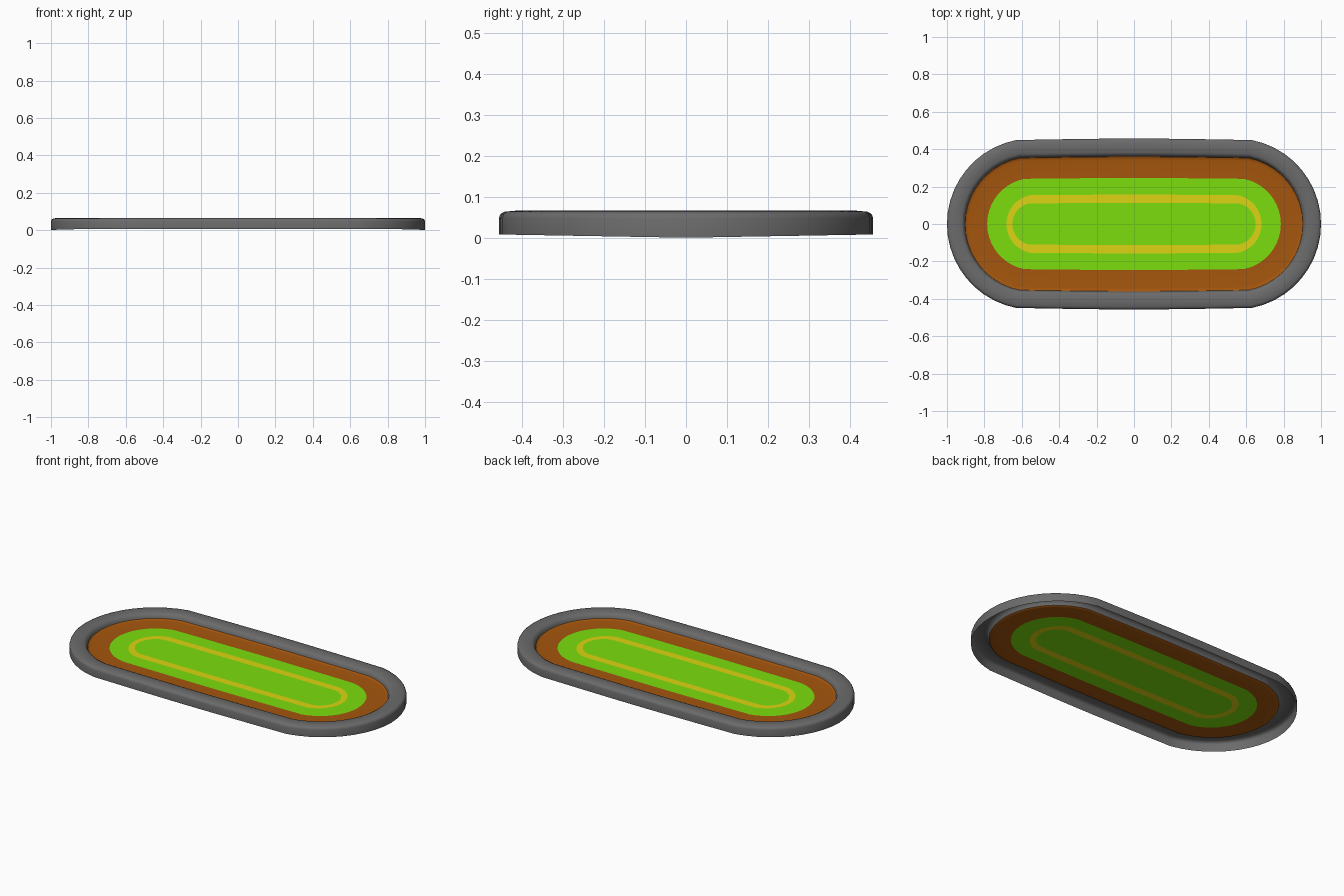
import bpy
from math import sin, cos, radians

if "Cube" in bpy.data.objects:
    bpy.data.objects.remove(bpy.data.objects["Cube"])

ARC = 20          # segments per rounded end
FLOOR = 0.032     # height of the coloured floor


def outline(end_x, half_y):
    """Rounded-end loop with very slightly bowed long sides."""
    c = end_x - half_y
    lim = radians(79)
    pts = []
    for s in (1, -1):
        for i in range(ARC + 1):
            a = -lim + 2 * lim * i / ARC
            pts.append((s * (c + half_y * cos(a)), s * half_y * sin(a)))
        for x, k in ((0.4, 0.991), (0.1, 1.0), (-0.1, 1.0), (-0.4, 0.991)):
            pts.append((s * x, s * half_y * k))
    return pts


def make(name, verts, faces, color):
    me = bpy.data.meshes.new(name)
    me.from_pydata(verts, [], faces)
    ob = bpy.data.objects.new(name, me)
    bpy.context.collection.objects.link(ob)
    mat = bpy.data.materials.get(color[0]) or bpy.data.materials.new(color[0])
    mat.diffuse_color = color[1]
    mat.use_nodes = True
    mat.node_tree.nodes["Principled BSDF"].inputs["Base Color"].default_value = mat.diffuse_color
    me.materials.append(mat)
    return ob


def bridge(loops):
    """Vertices and quads joining a sequence of equal loops."""
    n = len(loops[0])
    verts = [p for lp in loops for p in lp]
    faces = [(k * n + i, k * n + (i + 1) % n, (k + 1) * n + (i + 1) % n, (k + 1) * n + i)
             for k in range(len(loops) - 1) for i in range(n)]
    return verts, faces


def flat(end_x, half_y, z=FLOOR):
    return [(x, y, z) for x, y in outline(end_x, half_y)]


def smooth(ob):
    bpy.ops.object.select_all(action='DESELECT')
    bpy.context.view_layer.objects.active = ob
    ob.select_set(True)
    bpy.ops.object.shade_smooth_by_angle(angle=radians(60))


dark = ("dark_grey", (0.147, 0.147, 0.147, 1))
brown = ("brown", (0.376, 0.093, 0.004, 1))
green = ("green", (0.20, 0.73, 0.004, 1))
yellow = ("yellow", (0.72, 0.66, 0.006, 1))

# Rim: hollow shell, open below, profile given as (inset, height)
profile = [(0, 0), (0, 0.048), (0.004, 0.058), (0.014, 0.0635), (0.042, 0.066),
           (0.076, 0.064), (0.088, 0.058), (0.094, 0.046), (0.097, 0.037)]
loops = []
for d, z in profile:
    # the lower edge lifts a little along the long sides
    loops.append([(x, y, z if z else 0.008 * abs(y) / 0.457)
                  for x, y in outline(1 - d, 0.457 - d)])
smooth(make("rim", *bridge(loops), dark))

# Coloured floor bands, from the rim inward; the brown edge curves up to the rim
edge = [flat(0.903, 0.360, 0.037), flat(0.898, 0.355, 0.0335), flat(0.885, 0.342)]
field = flat(0.785, 0.246)
line_out, line_in = flat(0.682, 0.157), flat(0.65, 0.112)
smooth(make("outer_band", *bridge(edge + [field]), brown))
make("field_border", *bridge([field, line_out]), green)
make("lane_line", *bridge([line_out, line_in]), yellow)
make("field_centre", line_in, [tuple(range(len(line_in)))], green)
